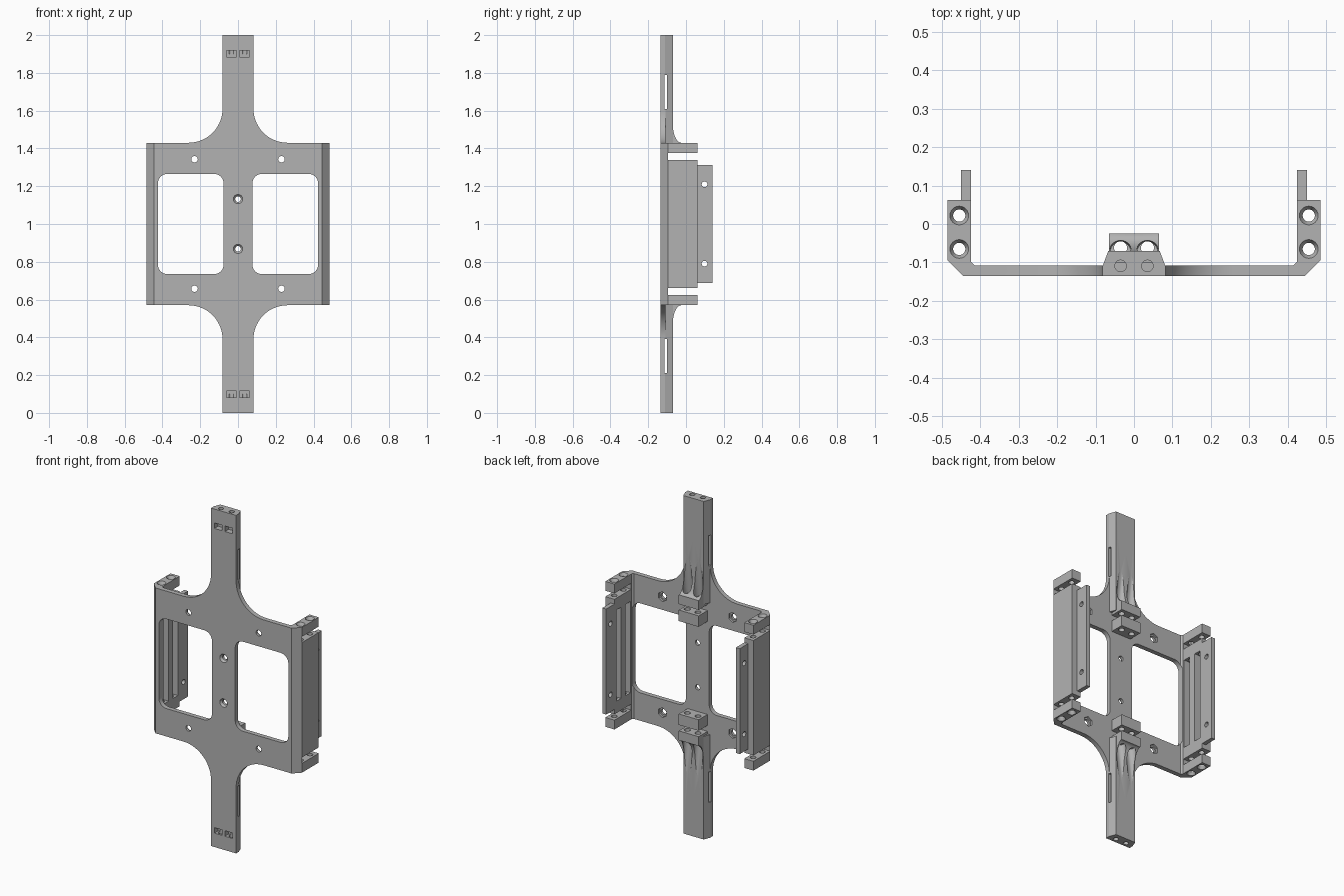
import bpy, bmesh
from math import sin, cos, pi, radians
from mathutils import Vector, Matrix

cube = bpy.data.objects.get("Cube")
if cube:
    bpy.data.objects.remove(cube)

grey = bpy.data.materials.new("plain_grey")
grey.use_nodes = True
COLOUR = (0.45, 0.45, 0.45, 1)
grey.diffuse_color = COLOUR
grey.node_tree.nodes["Principled BSDF"].inputs["Base Color"].default_value = COLOUR


def make(name, bm):
    bmesh.ops.recalc_face_normals(bm, faces=bm.faces)
    me = bpy.data.meshes.new(name)
    bm.to_mesh(me)
    bm.free()
    ob = bpy.data.objects.new(name, me)
    bpy.context.scene.collection.objects.link(ob)
    return ob


def prism(name, pts, axis, lo, hi):
    """Extrude a 2D outline along one axis."""
    place = {"x": lambda a, b, t: (t, a, b),
             "y": lambda a, b, t: (a, t, b),
             "z": lambda a, b, t: (a, b, t)}[axis]
    bm = bmesh.new()
    low = [bm.verts.new(place(a, b, lo)) for a, b in pts]
    high = [bm.verts.new(place(a, b, hi)) for a, b in pts]
    bm.faces.new(low)
    bm.faces.new(high)
    for i in range(len(pts)):
        j = (i + 1) % len(pts)
        bm.faces.new((low[i], low[j], high[j], high[i]))
    return make(name, bm)


def box(name, x, y, z):
    return prism(name, [(x[0], y[0]), (x[1], y[0]), (x[1], y[1]), (x[0], y[1])], "z", *z)


def rod(name, start, end, r1, r2=None, sides=24):
    a, b = Vector(start), Vector(end)
    d = b - a
    turn = Vector((0, 0, 1)).rotation_difference(d).to_matrix().to_4x4()
    bm = bmesh.new()
    bmesh.ops.create_cone(bm, cap_ends=True, segments=sides, radius1=r1,
                          radius2=r1 if r2 is None else r2, depth=d.length,
                          matrix=Matrix.Translation((a + b) / 2) @ turn)
    return make(name, bm)


def arc(cx, cy, rx, ry, a0, a1, n=14):
    steps = [radians(a0 + (a1 - a0) * i / n) for i in range(n + 1)]
    return [(cx + rx * cos(t), cy + ry * sin(t)) for t in steps]


# One quarter is built around the middle height, then mirrored in x and z.
FRONT, BACK = -0.135, -0.108

# plate with chamfered corner and folded side bracket, in plan
frame = prism("mounting_frame", [
    (-0.1, FRONT), (0.445, FRONT), (0.485, -0.095), (0.485, 0.062),
    (0.425, 0.062), (0.425, -0.098), (0.415, BACK), (-0.1, BACK)], "z", -0.1, 0.43)

adds = [
    # curved web between plate and arm
    prism("arm_web", [(-0.1, 0.38), (0.262, 0.38)]
          + arc(0.262, 0.61, 0.18, 0.18, 270, 180) + [(-0.1, 0.61)], "y", FRONT, BACK),
    # arm with bevelled back edges
    prism("arm", [(-0.082, FRONT), (0.082, FRONT), (0.082, -0.11), (0.067, -0.07),
                  (-0.067, -0.07), (-0.082, -0.11)], "z", 0.39, 1.0),
    # flared block at the arm root, and its partner
    prism("root_block", [(-0.12, 0.375), (-0.025, 0.375)]
          + arc(-0.025, 0.53, 0.045, 0.1, 270, 180) + [(-0.12, 0.53)], "x", -0.065, 0.065),
    box("inner_block", (-0.065, 0.065), (-0.12, -0.025), (0.275, 0.34)),
    # thin mounting tab
    box("bracket_tab", (0.425, 0.45), (0.04, 0.14), (-0.1, 0.312)),
]

window = (arc(0.374, 0.215, 0.05, 0.05, 0, 90, 8) + arc(0.126, 0.215, 0.05, 0.05, 90, 180, 8)
          + [(0.076, -0.2), (0.424, -0.2)])
cuts = [
    prism("window", window, "y", -0.2, -0.06),
    # gap between end flange and side wall
    box("flange_gap", (0.415, 0.6), (-0.095, 0.2), (0.34, 0.375)),
    # cable slot through the arm
    box("arm_slot", (-0.2, 0.2), (-0.115, -0.1), (0.61, 0.79)),
    # end hole and front pocket of the arm
    rod("end_hole", (0.035, -0.109, 0.9), (0.035, -0.109, 1.1), 0.015),
    box("front_pocket", (0.009, 0.06), (-0.2, -0.1), (0.885, 0.918)),
    # holes through the blocks and the slanted scoop into the arm
    rod("block_hole", (0.035, -0.062, 0.2), (0.035, -0.062, 0.5), 0.017),
    rod("scoop", (0.035, -0.073, 0.415), (0.035, -0.04, 0.67), 0.027),
    # plate screw holes with hex nut pocket, and centre countersunk hole
    rod("plate_hole", (0.23, -0.2, 0.343), (0.23, -0.05, 0.343), 0.017),
    rod("nut_pocket", (0.23, -0.12, 0.343), (0.23, -0.09, 0.343), 0.029, sides=6),
    rod("centre_hole", (0, -0.2, 0.132), (0, -0.05, 0.132), 0.015),
    rod("centre_sink", (0, -0.14, 0.132), (0, -0.12, 0.132), 0.029, 0.012),
    rod("tab_hole", (0.4, 0.098, 0.21), (0.5, 0.098, 0.21), 0.015),
]
# bracket holes, countersinks and inner wall channels
for y, lo, hi in ((0.022, 0.0, 0.045), (-0.065, -0.088, -0.042)):
    cuts += [
        rod("bracket_hole", (0.455, y, 0.2), (0.455, y, 0.5), 0.016),
        rod("bracket_sink", (0.455, y, 0.412), (0.455, y, 0.435), 0.015, 0.027),
        box("wall_channel", (0.4, 0.472), (lo, hi), (-0.2, 0.27)),
    ]

for helpers, operation in ((adds, "UNION"), (cuts, "DIFFERENCE")):
    for ob in helpers:
        mod = frame.modifiers.new(ob.name, "BOOLEAN")
        mod.operation, mod.object, mod.solver = operation, ob, "EXACT"

dg = bpy.context.evaluated_depsgraph_get()
solid = bpy.data.meshes.new_from_object(frame.evaluated_get(dg))
frame.modifiers.clear()
frame.data = solid
for ob in adds + cuts:
    bpy.data.objects.remove(ob)

# trim to the quarter and mirror
bm = bmesh.new()
bm.from_mesh(solid)
bmesh.ops.triangulate(bm, faces=bm.faces)
for normal in ((1, 0, 0), (0, 0, 1)):
    bmesh.ops.bisect_plane(bm, geom=bm.verts[:] + bm.edges[:] + bm.faces[:], dist=1e-5,
                           plane_co=(0, 0, 0), plane_no=normal, clear_inner=True)
bm.to_mesh(solid)
bm.free()
solid.materials.clear()
solid.materials.append(grey)

frame.location.z = 1
bpy.ops.object.select_all(action="DESELECT")
frame.select_set(True)
bpy.context.view_layer.objects.active = frame
bpy.ops.object.shade_smooth_by_angle(angle=radians(20))
mirror = frame.modifiers.new("mirror", "MIRROR")
mirror.use_axis = (True, False, True)
weighted = frame.modifiers.new("weighted_normals", "WEIGHTED_NORMAL")
weighted.keep_sharp = True
